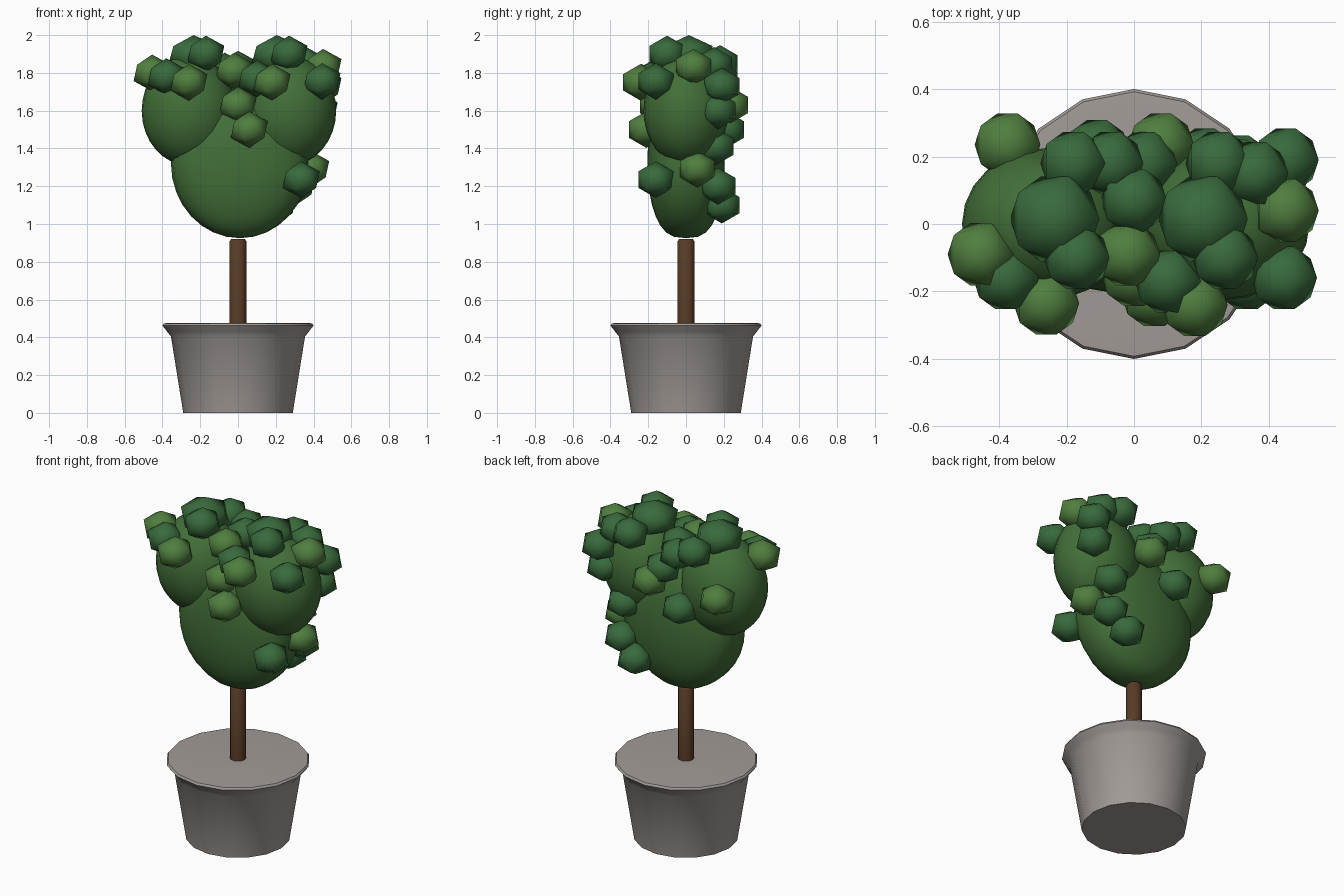
import bpy, bmesh, math
from mathutils import Matrix, Vector

if "Cube" in bpy.data.objects:
    bpy.data.objects.remove(bpy.data.objects["Cube"])


def material(name, rgb):
    m = bpy.data.materials.new(name)
    m.diffuse_color = (*rgb, 1)
    m.use_nodes = True
    m.node_tree.nodes["Principled BSDF"].inputs["Base Color"].default_value = m.diffuse_color
    return m


STONE = material("stone", (0.36, 0.33, 0.31))
BARK = material("bark", (0.10, 0.045, 0.02))
LEAF = material("leaf", (0.055, 0.16, 0.04))
LEAF_LIGHT = material("leaf_light", (0.08, 0.21, 0.05))
LEAF_DARK = material("leaf_dark", (0.04, 0.145, 0.045))


def finish(name, bm, mat, angle=180):
    bmesh.ops.recalc_face_normals(bm, faces=bm.faces)
    me = bpy.data.meshes.new(name)
    bm.to_mesh(me)
    bm.free()
    ob = bpy.data.objects.new(name, me)
    bpy.context.collection.objects.link(ob)
    me.materials.append(mat)
    bpy.ops.object.select_all(action='DESELECT')
    ob.select_set(True)
    bpy.context.view_layer.objects.active = ob
    bpy.ops.object.shade_smooth_by_angle(angle=math.radians(angle))
    return ob


def turned(name, profile, sides, mat, angle):
    """Closed solid of revolution from (radius, z) points."""
    bm = bmesh.new()
    rings = [[bm.verts.new((r * math.cos(math.tau * i / sides),
                            r * math.sin(math.tau * i / sides), z))
              for i in range(sides)] for r, z in profile]
    for a, b in zip(rings, rings[1:]):
        for i in range(sides):
            j = (i + 1) % sides
            bm.faces.new((a[i], a[j], b[j], b[i]))
    bm.faces.new(rings[0])
    bm.faces.new(rings[-1])
    return finish(name, bm, mat, angle)


def blob(name, centre, size, y_power=1.0):
    """Smooth ellipsoid; y_power below 1 makes it boxier in depth."""
    bm = bmesh.new()
    bmesh.ops.create_uvsphere(bm, u_segments=24, v_segments=16, radius=1)
    for v in bm.verts:
        v.co.y = math.copysign(abs(v.co.y) ** y_power, v.co.y)
        v.co = Vector(c + s * p for c, s, p in zip(centre, size, v.co))
    return finish(name, bm, LEAF)


# Pot with a flared rim, and trunk
turned("pot", [(0.29, 0), (0.355, 0.405), (0.375, 0.43), (0.40, 0.462),
               (0.392, 0.474), (0.365, 0.476)], 16, STONE, 40)
turned("trunk", [(0.045, 0.46), (0.045, 0.908), (0.036, 0.92)], 12, BARK, 50)

# Heart-shaped crown: one lower mass and two upper lobes
blob("crown_lower", (0.01, 0, 1.32), (0.365, 0.205, 0.395), 0.7)
for side, x in (("left", -0.26), ("right", 0.27)):
    blob("crown_lobe_" + side, (x, 0, 1.60), (0.25, 0.225, 0.29))

# Low-poly leaf tufts: x, y, z, light shade
TUFTS = [
    (-0.375, 0.235, 1.63, 1), (-0.455, -0.09, 1.80, 1), (-0.38, -0.16, 1.78, 0),
    (-0.26, -0.235, 1.75, 1), (-0.17, -0.10, 1.90, 0), (-0.18, 0.18, 1.85, 0),
    (-0.07, 0.18, 1.81, 0), (-0.11, 0.215, 1.50, 0), (0.0, 0.07, 1.82, 0),
    (-0.02, -0.09, 1.81, 1), (0.08, 0.235, 1.63, 1), (0.03, 0.18, 1.70, 0),
    (0.18, -0.24, 1.75, 1), (0.27, -0.10, 1.90, 0), (0.25, 0.18, 1.85, 0),
    (0.36, 0.15, 1.84, 0), (0.45, 0.19, 1.73, 0), (0.45, 0.04, 1.83, 1),
    (0.445, -0.16, 1.755, 0), (0.10, -0.17, 1.77, 0), (0.06, -0.21, 1.50, 1),
    (0.0, -0.15, 1.63, 1), (0.335, -0.16, 1.235, 0), (0.385, 0.06, 1.29, 1),
    (0.31, 0.17, 1.20, 0), (0.21, 0.19, 1.10, 0), (0.30, 0.16, 1.41, 0),
    (0.43, 0.17, 1.60, 0),
]


def tuft(name, pos, radius, height, mat):
    bm = bmesh.new()
    bmesh.ops.create_icosphere(
        bm, subdivisions=1, radius=1,
        matrix=Matrix.Translation(pos) @ Matrix.Diagonal((radius, radius, height, 1)))
    finish(name, bm, mat)


for n, (x, y, z, light) in enumerate(TUFTS, 1):
    tuft(f"leaf_tuft_{n}", (x, y, z), 0.109, 0.097, LEAF_LIGHT if light else LEAF_DARK)

# Larger tufts crowning each lobe
for side, x in (("left", -0.235), ("right", 0.205)):
    tuft("top_tuft_" + side, (x, 0.015, 1.895), 0.148, 0.105, LEAF_DARK)
